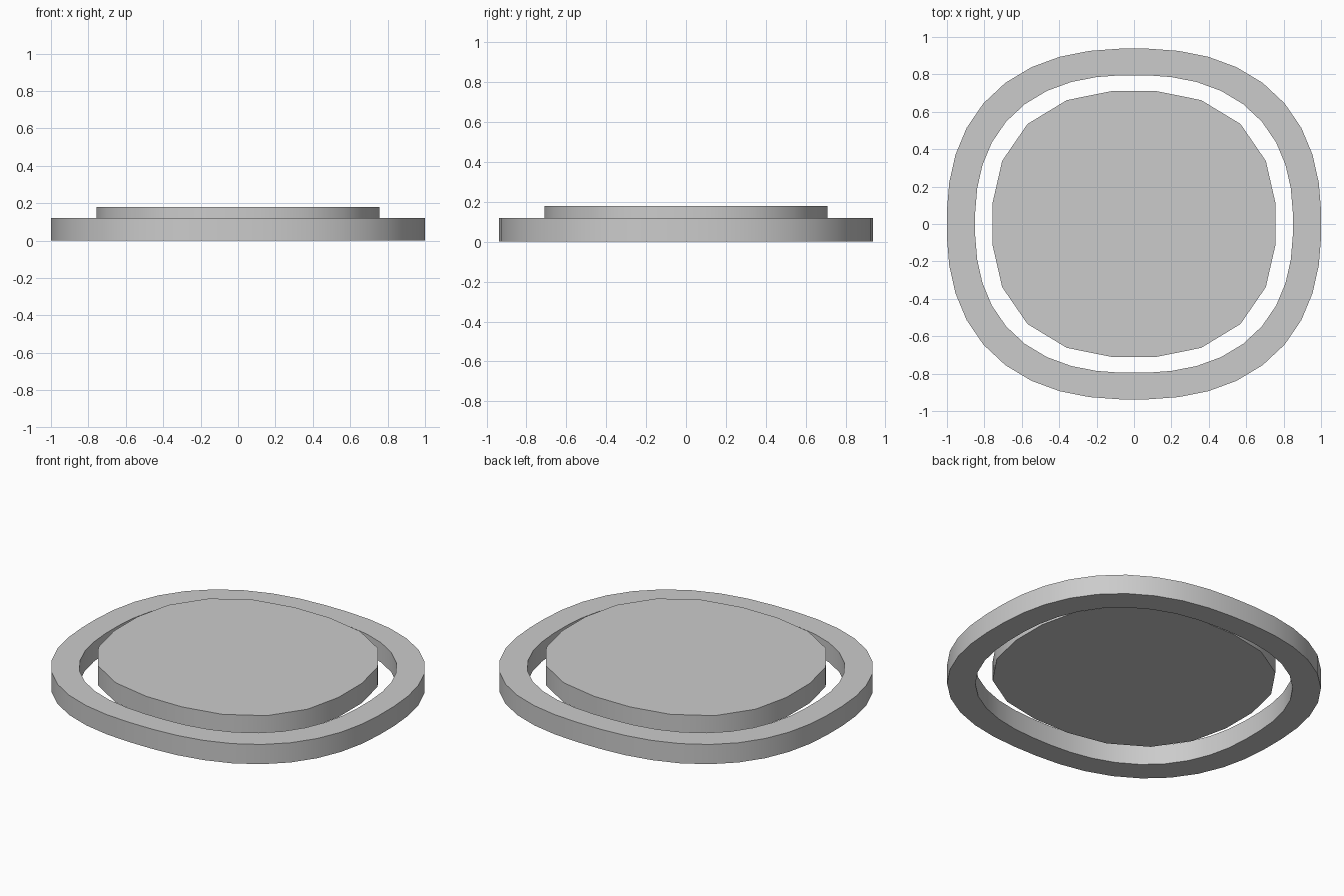
import bpy, bmesh
from math import cos, sin, pi, radians

if "Cube" in bpy.data.objects:
    bpy.data.objects.remove(bpy.data.objects["Cube"])

POWER = 2.4  # squareness of the rounded outline


def outline(a, b, count):
    """Soft superellipse outline with evenly spread directions, flats on the axes."""
    pts = []
    for i in range(count):
        t = 2 * pi * (i + 0.5) / count
        c, s = cos(t), sin(t)
        r = (abs(c) ** POWER + abs(s) ** POWER) ** (-1 / POWER)
        pts.append((a * r * c, b * r * s))
    return pts


def finish(name, bm):
    bmesh.ops.recalc_face_normals(bm, faces=bm.faces)
    mesh = bpy.data.meshes.new(name)
    bm.to_mesh(mesh)
    bm.free()
    obj = bpy.data.objects.new(name, mesh)
    bpy.context.collection.objects.link(obj)
    bpy.ops.object.select_all(action='DESELECT')
    obj.select_set(True)
    bpy.context.view_layer.objects.active = obj
    bpy.ops.object.shade_smooth_by_angle(angle=radians(30))
    return obj


def loop(bm, pts, z):
    return [bm.verts.new((x, y, z)) for x, y in pts]


def bridge(bm, a, b):
    n = len(a)
    for i in range(n):
        j = (i + 1) % n
        bm.faces.new((a[i], a[j], b[j], b[i]))


# Outer ring: rectangular section swept around the outline
bm = bmesh.new()
outer, inner = outline(1.001, 0.938, 40), outline(0.85, 0.796, 40)
section = [loop(bm, outer, 0), loop(bm, outer, 0.12),
           loop(bm, inner, 0.12), loop(bm, inner, 0)]
for k in range(4):
    bridge(bm, section[k], section[(k + 1) % 4])
finish("outer_ring", bm)

# Centre plate: floating inside the ring, raised above it
bm = bmesh.new()
plate = outline(0.76, 0.714, 20)
low, high = loop(bm, plate, 0.06), loop(bm, plate, 0.18)
bridge(bm, low, high)
bm.faces.new(low[::-1])
bm.faces.new(high)
finish("centre_plate", bm)
